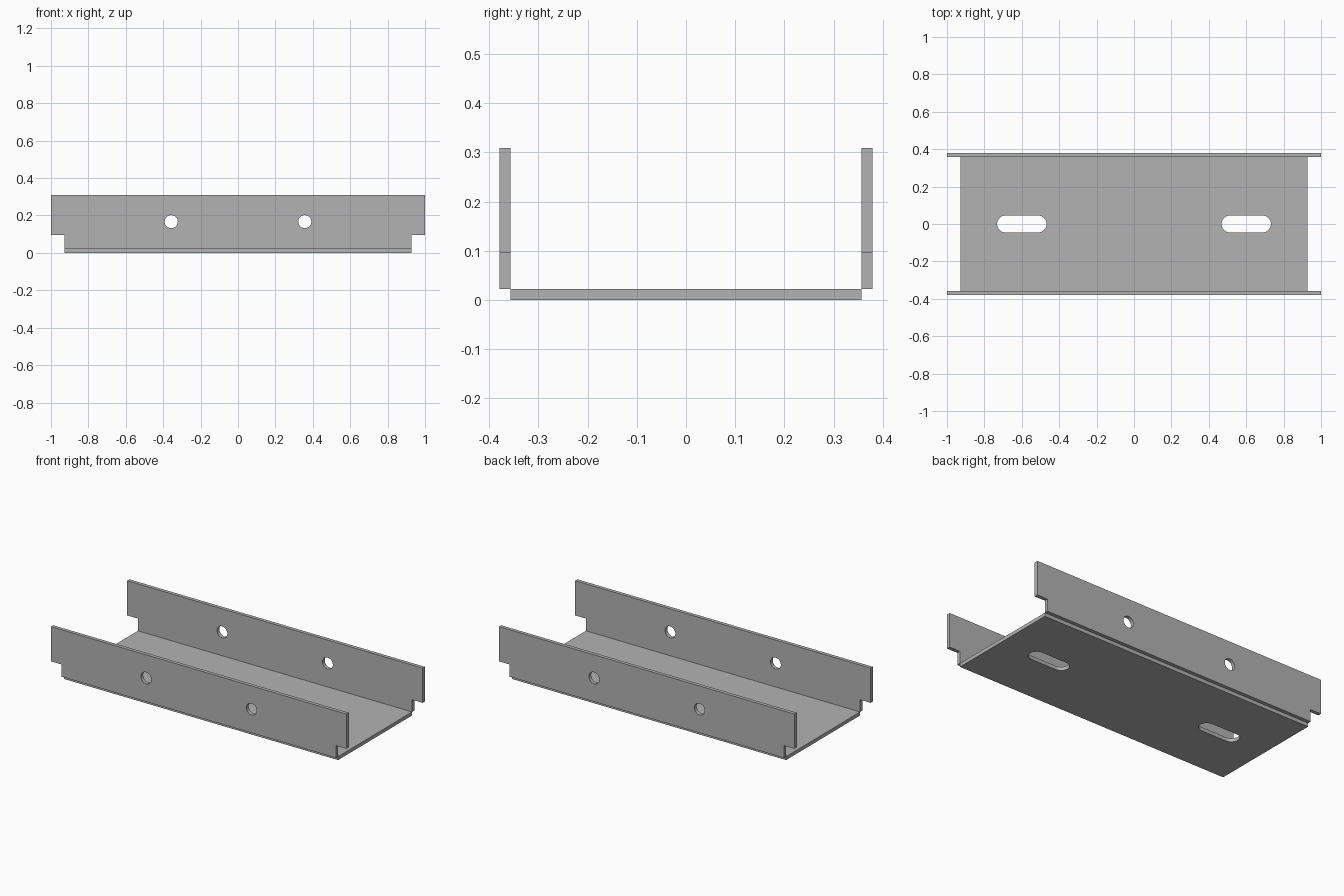
import bpy, bmesh
from math import cos, sin, pi
from mathutils import Matrix, Vector

if "Cube" in bpy.data.objects:
    bpy.data.objects.remove(bpy.data.objects["Cube"], do_unlink=True)

THICK = 0.022      # sheet thickness
HALF_BASE = 0.928  # half length of the base
HALF_WIDTH = 0.357 # half width of the base

steel = bpy.data.materials.new("grey_steel")
steel.use_nodes = True
steel.diffuse_color = (0.45, 0.45, 0.45, 1)
steel.node_tree.nodes["Principled BSDF"].inputs["Base Color"].default_value = (0.45, 0.45, 0.45, 1)


def slot(cx, cy, radius, straight=0.0, steps=16):
    """Outline of a round hole, or of a long slot when straight > 0."""
    points = []
    for side, start in ((1, -pi / 2), (-1, pi / 2)):
        count = steps + 1 if straight else steps
        for i in range(count):
            a = start + pi * i / steps
            points.append((cx + side * straight + radius * cos(a), cy + radius * sin(a)))
    return points


def plate(name, loops, matrix):
    """Sheet cut from an outline with holes, placed by a matrix."""
    bm = bmesh.new()
    for loop in loops:
        verts = [bm.verts.new((x, y, 0)) for x, y in loop]
        for a, b in zip(verts, verts[1:] + verts[:1]):
            bm.edges.new((a, b))
    bmesh.ops.triangle_fill(bm, use_beauty=True, edges=bm.edges[:], normal=(0, 0, 1))
    top = bmesh.ops.extrude_face_region(bm, geom=bm.faces[:], use_keep_orig=True)["geom"]
    moved = [v for v in top if isinstance(v, bmesh.types.BMVert)]
    bmesh.ops.translate(bm, verts=moved, vec=(0, 0, THICK))
    bm.transform(matrix)
    bmesh.ops.recalc_face_normals(bm, faces=bm.faces[:])
    mesh = bpy.data.meshes.new(name)
    bm.to_mesh(mesh)
    bm.free()
    mesh.materials.append(steel)
    obj = bpy.data.objects.new(name, mesh)
    bpy.context.collection.objects.link(obj)
    bpy.context.view_layer.objects.active = obj
    bpy.ops.object.select_all(action="DESELECT")
    obj.select_set(True)
    bpy.ops.object.shade_smooth_by_angle()


# Base with two long slots
b, w = HALF_BASE, HALF_WIDTH
base_outline = [(-b, -w), (b, -w), (b, w), (-b, w)]
plate("base_plate",
      [base_outline] + [slot(s * 0.6, 0, 0.046, 0.086) for s in (-1, 1)],
      Matrix.Identity(4))

# Side walls with notched lower corners and two round holes
low, notch, high = THICK, 0.097, 0.309
right_half = [(b, low), (b, notch), (1, notch), (1, high)]
wall_outline = right_half + [(-x, z) for x, z in reversed(right_half)]
wall_loops = [wall_outline] + [slot(s * 0.357, 0.167, 0.035) for s in (-1, 1)]
upright = Matrix.Rotation(pi / 2, 4, "X")
for name, y in (("front_wall", -w), ("back_wall", w + THICK)):
    plate(name, wall_loops, Matrix.Translation(Vector((0, y, 0))) @ upright)
